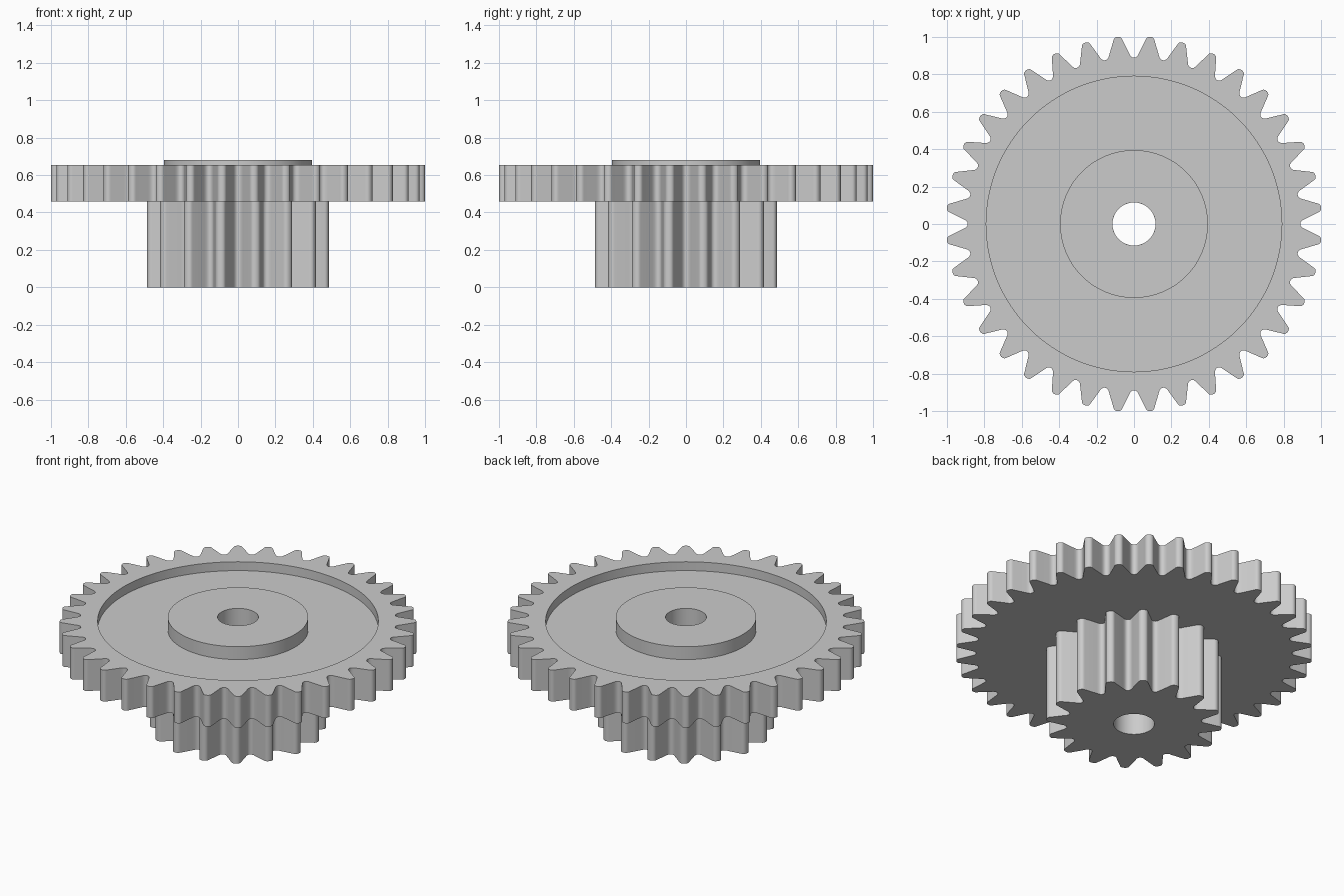
import bpy
import bmesh
from math import cos, sin, pi

cube = bpy.data.objects.get("Cube")
if cube:
    bpy.data.objects.remove(cube, do_unlink=True)

# Material
grey = bpy.data.materials.new("plain grey")
grey.use_nodes = True
grey.diffuse_color = (0.6, 0.6, 0.6, 1)
grey.node_tree.nodes["Principled BSDF"].inputs["Base Color"].default_value = (0.6, 0.6, 0.6, 1)

# Half tooth: (depth below the tip, fraction of the half pitch)
HALF_TOOTH = [(0, 0), (.001, .10), (.005, .20), (.012, .26), (.019, .29),
              (.089, .66), (.102, .73), (.111, .83), (.115, .93), (.115, 1)]
FULL_TOOTH = [(d, -f) for d, f in HALF_TOOTH[:0:-1]] + HALF_TOOTH[:-1]
BORE = 0.115


def outline(teeth, tip_radius):
    """Polar points (radius, angle) of a toothed outline, with a gap on each axis."""
    half = pi / teeth
    return [(tip_radius - d, half * (2 * k + 1 + f))
            for k in range(teeth) for d, f in FULL_TOOTH]


def build_gear(name, teeth, tip_radius, rings):
    """Skin a chain of rings; a ring is (radius, z), with radius None for the teeth."""
    points = outline(teeth, tip_radius)
    bm = bmesh.new()
    loops = []
    for radius, z in rings:
        loop = []
        for r, a in points:
            rr = r if radius is None else radius
            loop.append(bm.verts.new((rr * cos(a), rr * sin(a), z)))
        loops.append(loop)
    n = len(points)
    for low, high in zip(loops, loops[1:]):
        for i in range(n):
            j = (i + 1) % n
            bm.faces.new((low[i], low[j], high[j], high[i]))
    mesh = bpy.data.meshes.new(name)
    bm.to_mesh(mesh)
    bm.free()
    mesh.materials.append(grey)
    obj = bpy.data.objects.new(name, mesh)
    bpy.context.collection.objects.link(obj)
    bpy.ops.object.select_all(action="DESELECT")
    obj.select_set(True)
    bpy.context.view_layer.objects.active = obj
    bpy.ops.object.shade_smooth_by_angle(angle=pi / 5)
    return obj


# Small lower gear with its bore
build_gear("small_gear", 16, 0.495,
           [(BORE, 0.46), (BORE, 0), (None, 0), (None, 0.46)])

# Large upper gear with recessed web and raised hub
build_gear("large_gear", 36, 1.004,
           [(0.37, 0.46), (None, 0.46), (None, 0.655), (0.79, 0.655),
            (0.79, 0.60), (0.395, 0.60), (0.395, 0.68),
            (BORE, 0.68), (BORE, 0.46)])
